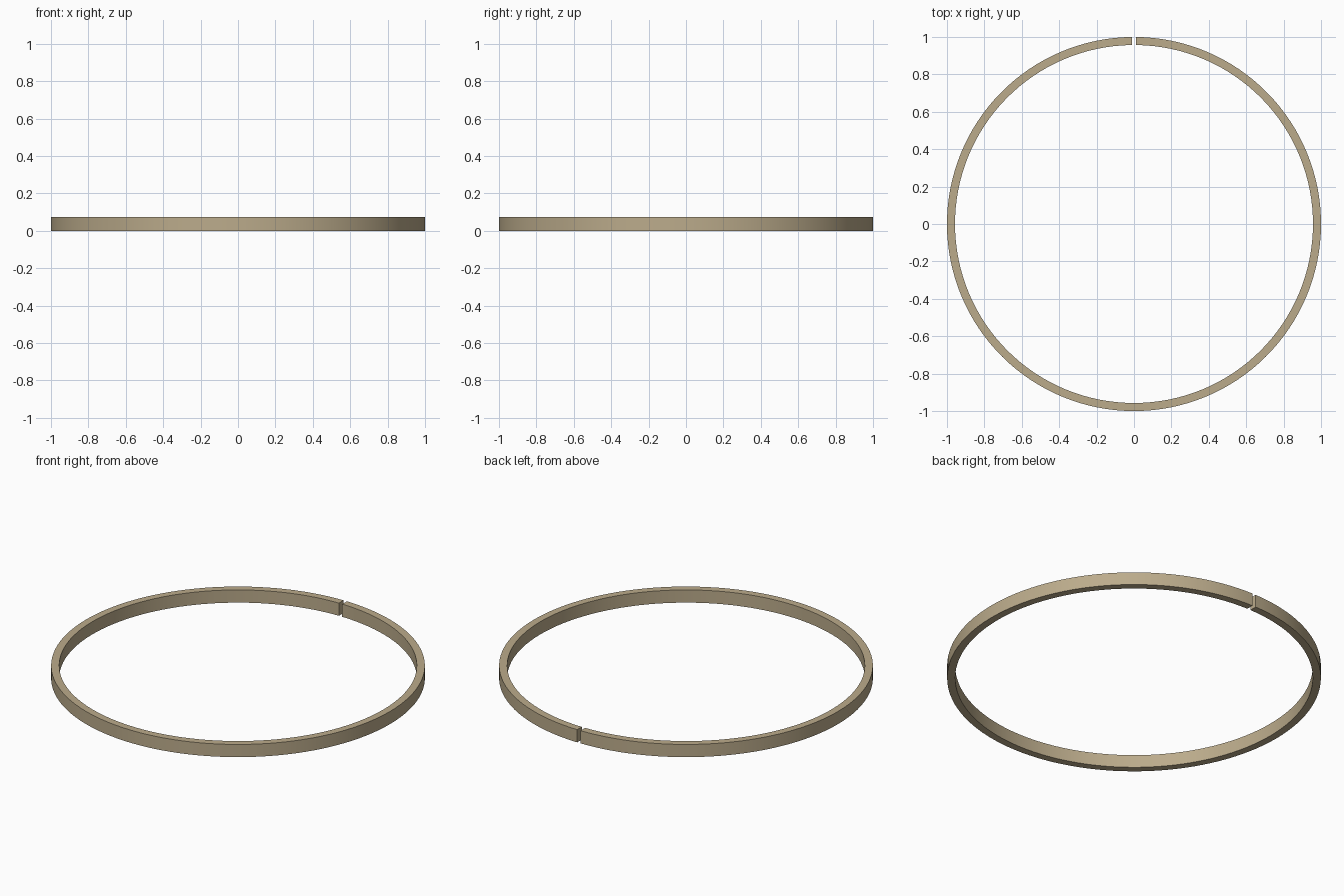
import bpy, bmesh, math

if "Cube" in bpy.data.objects:
    bpy.data.objects.remove(bpy.data.objects["Cube"])

OUTER, INNER, HEIGHT, GAP = 1.0, 0.957, 0.075, 0.022
SEGMENTS = 128


def arc_point(radius, t, z):
    # Each arc stops at the same x, so the slot has parallel sides
    half = math.asin(GAP / 2 / radius)
    a = math.pi / 2 + half + t * (2 * math.pi - 2 * half)
    return (radius * math.cos(a), radius * math.sin(a), z)


# Split ring: rectangular section swept around, open at the back
bm = bmesh.new()
section = [(INNER, 0), (OUTER, 0), (OUTER, HEIGHT), (INNER, HEIGHT)]
loops = [[bm.verts.new(arc_point(r, i / SEGMENTS, z)) for r, z in section]
         for i in range(SEGMENTS + 1)]
for a, b in zip(loops, loops[1:]):
    for k in range(4):
        n = (k + 1) % 4
        bm.faces.new((a[k], a[n], b[n], b[k]))

# End faces of the slot
bm.faces.new(loops[0])
bm.faces.new(loops[-1])
bmesh.ops.recalc_face_normals(bm, faces=bm.faces)

mesh = bpy.data.meshes.new("split_ring")
bm.to_mesh(mesh)
bm.free()
ring = bpy.data.objects.new("split_ring", mesh)
bpy.context.collection.objects.link(ring)

# Tan finish
mat = bpy.data.materials.new("tan")
mat.diffuse_color = (0.50, 0.41, 0.26, 1)
mat.use_nodes = True
mat.node_tree.nodes["Principled BSDF"].inputs["Base Color"].default_value = mat.diffuse_color
mesh.materials.append(mat)

bpy.context.view_layer.objects.active = ring
ring.select_set(True)
bpy.ops.object.shade_smooth_by_angle(angle=math.radians(30))
